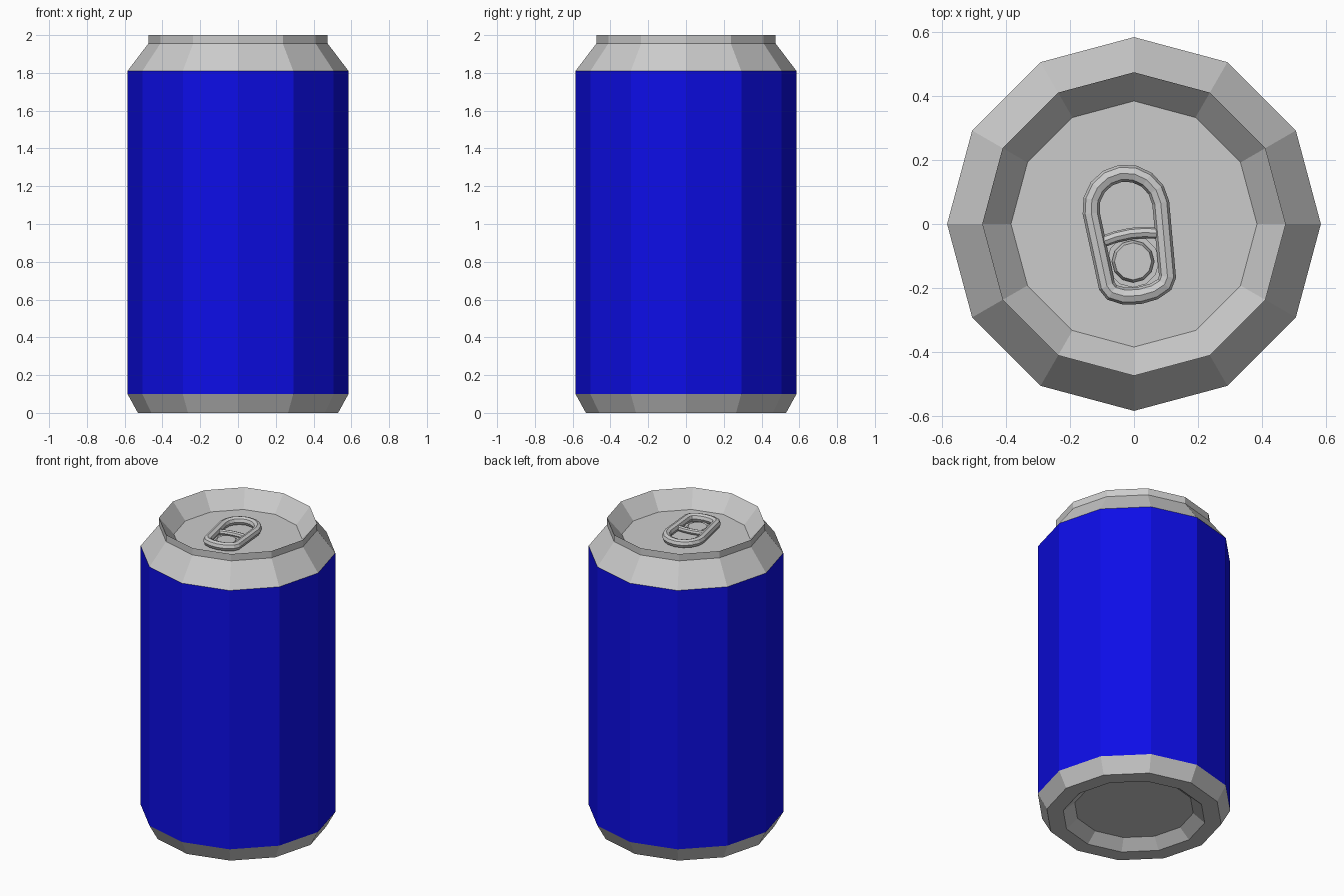
import bpy
import bmesh
import math
from mathutils import Matrix

if "Cube" in bpy.data.objects:
    bpy.data.objects.remove(bpy.data.objects["Cube"])

LID_Z = 1.895


def revolve(name, profile, sides=12, cap_start=False, cap_end=False, loc=(0, 0, 0), mat=None):
    """Spin an (r, z) profile, listed so the outside lies to its right when going up."""
    bm = bmesh.new()
    rings = []
    for r, z in profile:
        rings.append([bm.verts.new((r * math.cos(2 * math.pi * i / sides),
                                    r * math.sin(2 * math.pi * i / sides), z))
                      for i in range(sides)])
    for a, b in zip(rings, rings[1:]):
        for i in range(sides):
            j = (i + 1) % sides
            bm.faces.new((a[i], a[j], b[j], b[i]))
    if cap_start:
        bm.faces.new(rings[0][::-1])
    if cap_end:
        bm.faces.new(rings[-1])
    me = bpy.data.meshes.new(name)
    bm.to_mesh(me)
    bm.free()
    ob = bpy.data.objects.new(name, me)
    ob.location = loc
    bpy.context.collection.objects.link(ob)
    if mat:
        me.materials.append(mat)
    return ob


def tube(name, points, radius, cyclic, matrix):
    """Sweep a round bar along a polyline and turn it into a flat-shaded mesh."""
    cu = bpy.data.curves.new(name, 'CURVE')
    cu.dimensions = '3D'
    cu.bevel_depth = radius
    cu.bevel_resolution = 2
    cu.use_fill_caps = True
    sp = cu.splines.new('POLY')
    sp.points.add(len(points) - 1)
    for p, co in zip(sp.points, points):
        p.co = (*co, 1)
    sp.use_cyclic_u = cyclic
    sp.use_smooth = False
    ob = bpy.data.objects.new(name, cu)
    ob.matrix_world = matrix
    bpy.context.collection.objects.link(ob)
    bpy.ops.object.select_all(action='DESELECT')
    ob.select_set(True)
    bpy.context.view_layer.objects.active = ob
    bpy.ops.object.convert(target='MESH')
    return ob


blue = bpy.data.materials.new("blue_paint")
blue.diffuse_color = (0.004, 0.004, 0.8, 1)
blue.use_nodes = True
blue.node_tree.nodes["Principled BSDF"].inputs["Base Color"].default_value = blue.diffuse_color

# Painted wall, metal base with recessed underside, metal neck with sunken lid
revolve("painted_wall", [(0.585, 0.10), (0.585, 1.81)], mat=blue)
revolve("base", [(0.36, 0.06), (0.43, 0), (0.53, 0), (0.585, 0.10)], cap_start=True)
revolve("neck_and_lid", [(0.585, 1.81), (0.475, 1.955), (0.475, 2.0), (0.385, LID_Z)],
        cap_end=True)

# Pull tab: rounded loop, wide at the finger end, turned slightly
tab = Matrix.Translation((-0.0075, -0.065, LID_Z + 0.03)) @ Matrix.Rotation(math.radians(8.7), 4, 'Z')
loop = []
for i in range(9):
    a = math.pi * i / 8
    loop.append((0.11 * math.cos(a), 0.116 + 0.11 * math.sin(a), 0))
for i in range(7):
    a = math.pi + math.pi * i / 6
    loop.append((0.096 * math.cos(a), -0.116 + 0.045 * math.sin(a), 0))
tube("tab_loop", loop, 0.027, True, tab)

# Bar across the tab, bowed toward the finger end
bar = [(x, 0.035 - 1.5 * x * x, -0.004) for x in (-0.09, -0.045, 0, 0.045, 0.09)]
tube("tab_crossbar", bar, 0.018, False, tab)

# Rivet and the collar around it
rivet_at = (-0.003, -0.117, LID_Z)
revolve("rivet", [(0.066, 0), (0.058, 0.025)], cap_end=True, loc=rivet_at)
revolve("tab_collar", [(0.066, 0.004), (0.082, 0.004), (0.082, 0.018), (0.066, 0.018)], loc=rivet_at)
